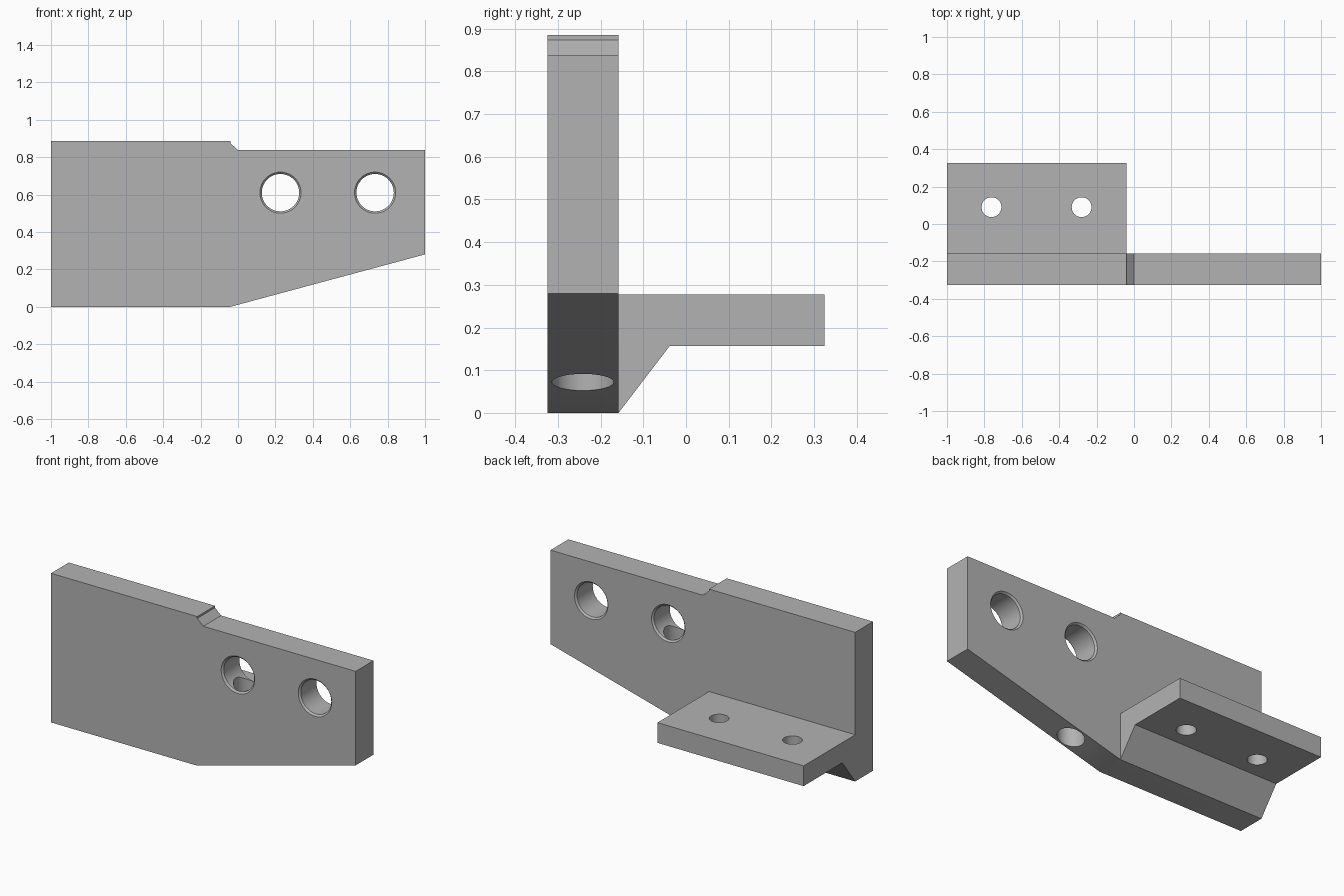
import bpy, bmesh
from math import pi, cos, sin, radians
from mathutils import Matrix, Vector

if "Cube" in bpy.data.objects:
    bpy.data.objects.remove(bpy.data.objects["Cube"], do_unlink=True)

steel = bpy.data.materials.new("plain grey steel")
steel.use_nodes = True
GREY = (0.45, 0.45, 0.45, 1)
steel.diffuse_color = GREY
steel.node_tree.nodes["Principled BSDF"].inputs["Base Color"].default_value = GREY


def make_object(name, bm):
    bmesh.ops.recalc_face_normals(bm, faces=bm.faces)
    mesh = bpy.data.meshes.new(name)
    bm.to_mesh(mesh)
    bm.free()
    mesh.materials.append(steel)
    obj = bpy.data.objects.new(name, mesh)
    bpy.context.scene.collection.objects.link(obj)
    return obj


def extrude(name, points, vector):
    """Solid made by sweeping a flat outline along a vector."""
    bm = bmesh.new()
    face = bm.faces.new([bm.verts.new(p) for p in points])
    swept = bmesh.ops.extrude_face_region(bm, geom=[face], use_keep_orig=True)
    moved = [g for g in swept["geom"] if isinstance(g, bmesh.types.BMVert)]
    bmesh.ops.translate(bm, verts=moved, vec=vector)
    return make_object(name, bm)


def turned_cutter(name, rings, matrix, sides=48):
    """Round cutter from (radius, height) rings about its local z axis."""
    bm = bmesh.new()
    loops = [[bm.verts.new(matrix @ Vector((r * cos(2 * pi * i / sides),
                                            r * sin(2 * pi * i / sides), h)))
              for i in range(sides)] for r, h in rings]
    for low, high in zip(loops, loops[1:]):
        for i in range(sides):
            j = (i + 1) % sides
            bm.faces.new((low[i], low[j], high[j], high[i]))
    bm.faces.new(loops[0])
    bm.faces.new(loops[-1])
    obj = make_object(name, bm)
    obj.hide_render = True
    return obj


FRONT, BACK, END = -0.325, -0.158, 0.325
STEP = -0.04
MID = (FRONT + BACK) / 2
THICK = BACK - FRONT

# Upright plate with stepped top and sloping underside
outline = [(-1, 0), (STEP, 0), (1, 0.28), (1, 0.838), (0, 0.838),
           (STEP, 0.874), (STEP, 0.885), (-1, 0.885)]
plate = extrude("bracket", [(x, FRONT, z) for x, z in outline], (0, THICK, 0))

# Rear shelf with sloping web beneath, rooted inside the plate
section = [(MID, 0.277), (END, 0.277), (END, 0.157), (-0.038, 0.157),
           (BACK, 0), (MID, 0.1)]
shelf = extrude("shelf", [(-1, y, z) for y, z in section], (1 + STEP, 0, 0))

# Large cross holes with chamfered rims
cutters = []
half, bore, rim, chamfer = THICK / 2, 0.1, 0.11, 0.01
spread = rim + 0.05
rings = [(spread, -half - 0.05), (rim, -half), (bore, chamfer - half),
         (bore, half - chamfer), (rim, half), (spread, half + 0.05)]
for x in (0.227, 0.733):
    place = Matrix.Translation((x, MID, 0.61)) @ Matrix.Rotation(radians(90), 4, "X")
    cutters.append(turned_cutter("cross_hole_cutter", rings, place))

# Hole rising from the sloping underside into the first cross hole
cutters.append(turned_cutter("lower_hole_cutter", [(0.0725, -0.1), (0.0725, 0.6)],
                             Matrix.Translation((0.227, MID, 0))))

# Bolt holes through the shelf
for x in (-0.762, -0.28):
    cutters.append(turned_cutter("bolt_hole_cutter", [(0.053, 0.1), (0.053, 0.35)],
                                 Matrix.Translation((x, 0.09, 0))))

# Join and cut, then keep only the finished bracket
for tool, operation in [(shelf, "UNION")] + [(c, "DIFFERENCE") for c in cutters]:
    mod = plate.modifiers.new(tool.name, "BOOLEAN")
    mod.operation = operation
    mod.solver = "EXACT"
    mod.object = tool
graph = bpy.context.evaluated_depsgraph_get()
finished = bpy.data.meshes.new_from_object(plate.evaluated_get(graph))
plate.modifiers.clear()
plate.data = finished
finished.materials.clear()
finished.materials.append(steel)
for tool in [shelf] + cutters:
    bpy.data.objects.remove(tool, do_unlink=True)

bpy.context.view_layer.objects.active = plate
plate.select_set(True)
bpy.ops.object.shade_smooth_by_angle(angle=radians(30))
